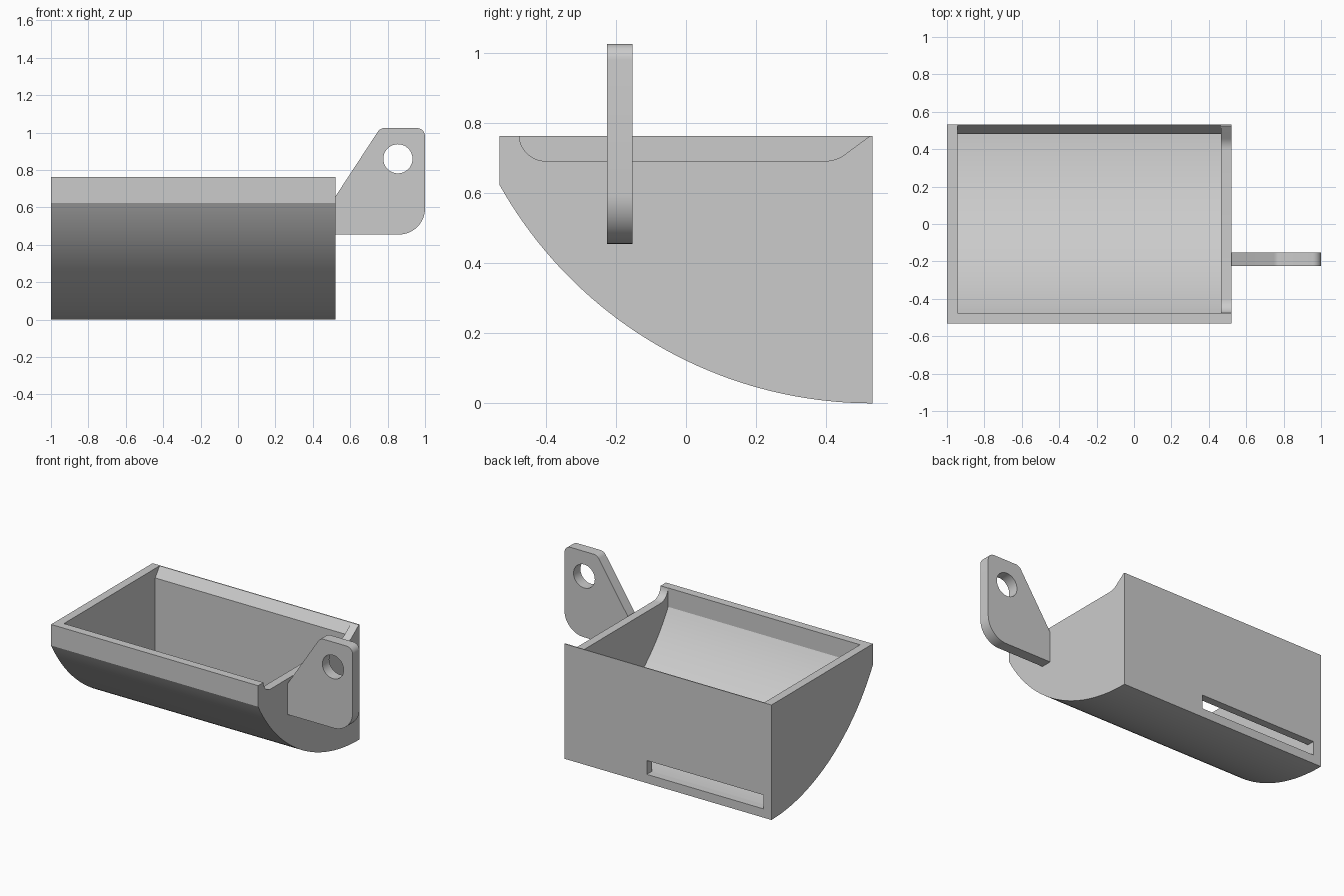
import bpy, bmesh
from math import sin, cos, pi, radians, asin
from mathutils import Vector

old = bpy.data.objects.get("Cube")
if old:
    bpy.data.objects.remove(old, do_unlink=True)

grey = bpy.data.materials.new("plain_grey")
grey.use_nodes = True
colour = (0.6, 0.6, 0.6, 1)
grey.diffuse_color = colour
grey.node_tree.nodes["Principled BSDF"].inputs["Base Color"].default_value = colour


def arc(cx, cy, r, start, end, steps):
    """Points on an arc, angles in degrees."""
    angles = [radians(start + (end - start) * i / steps) for i in range(steps + 1)]
    return [(cx + r * cos(a), cy + r * sin(a)) for a in angles]


def prism(name, profile, axis, low, high):
    """Extrude a profile along x (profile in y, z) or y (profile in x, z)."""
    def ring(t):
        return [bm.verts.new((t, a, b) if axis == "x" else (a, t, b)) for a, b in profile]
    bm = bmesh.new()
    first, last = ring(low), ring(high)
    bm.faces.new(first)
    bm.faces.new(last[::-1])
    for i in range(len(profile)):
        bm.faces.new((first[i], first[i - 1], last[i - 1], last[i]))
    # Make every face point outwards
    if bm.calc_volume(signed=True) < 0:
        bmesh.ops.reverse_faces(bm, faces=bm.faces)
    mesh = bpy.data.meshes.new(name)
    bm.to_mesh(mesh)
    bm.free()
    mesh.materials.append(grey)
    obj = bpy.data.objects.new(name, mesh)
    bpy.context.collection.objects.link(obj)
    return obj


def carve(target, cutters):
    """Cut the shapes away one by one, bake each result and drop the cutter."""
    for cutter in cutters:
        cutter.hide_render = True
        mod = target.modifiers.new("cut", "BOOLEAN")
        mod.operation, mod.solver, mod.object = "DIFFERENCE", "EXACT", cutter
        graph = bpy.context.evaluated_depsgraph_get()
        mesh = bpy.data.meshes.new_from_object(target.evaluated_get(graph))
        target.modifiers.clear()
        target.data = mesh
        bpy.data.objects.remove(cutter, do_unlink=True)


def smooth(obj):
    bpy.ops.object.select_all(action="DESELECT")
    obj.select_set(True)
    bpy.context.view_layer.objects.active = obj
    bpy.ops.object.shade_smooth_by_angle(angle=radians(20))


# Trough: flat back, short front, underside curved about an axis above the back
back, top, radius, wall = 0.532, 0.763, 1.22, 0.055


def sweep(r, front, end):
    """Arc of the underside, from the rear depth to the front depth."""
    return arc(back, radius, r, 270 + 180 / pi * asin((end - back) / r),
               270 + 180 / pi * asin((front - back) / r), 40)


trough = prism("trough", sweep(radius, -back, back) + [(-back, top), (back, top)],
               "x", -1, 0.52)

# Hollow with a bevelled lip along the back wall
hollow = prism("hollow_cutter", sweep(radius - wall, -0.477, 0.48) +
               [(-0.477, 0.9), (0.526, 0.9), (0.526, top), (0.48, 0.70)],
               "x", -0.944, 0.465)

# Lowered rim of the left end wall
rim = prism("rim_cutter", arc(-0.4, 0.767, 0.076, 180, 270, 12) +
            arc(0.395, 0.791, 0.1, 270, 310, 8) +
            [(0.525, top), (0.525, 0.88), (-0.476, 0.88)], "x", 0.44, 0.6)

# Slot low in the back wall
slot = prism("slot_cutter", [(-0.943, 0.058), (-0.085, 0.058), (-0.085, 0.15), (-0.943, 0.15)],
             "y", 0.46, 0.6)
carve(trough, [hollow, rim, slot])
smooth(trough)

# Mounting tab with a round hole
tab = prism("mounting_tab", [(0.515, 0.455)] + arc(0.86, 0.595, 0.14, -90, 0, 14) +
            arc(0.955, 0.98, 0.045, 0, 90, 8) + arc(0.785, 0.98, 0.045, 90, 147, 6) +
            [(0.515, 0.65)], "y", -0.225, -0.153)
hole = prism("hole_cutter", arc(0.855, 0.86, 0.078, 0, 350, 35), "y", -0.3, -0.1)
carve(tab, [hole])
smooth(tab)
